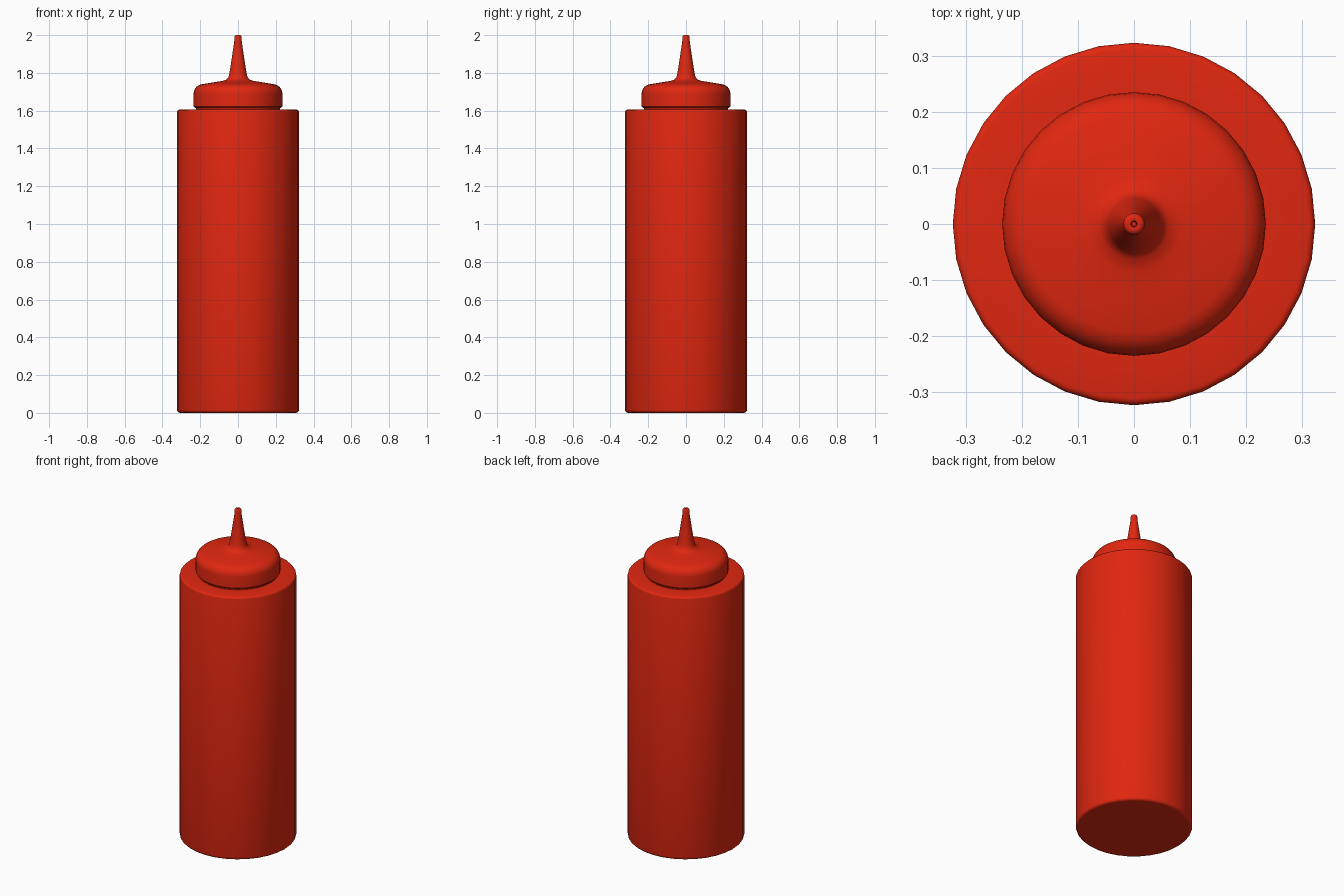
import bpy
import bmesh
import math

cube = bpy.data.objects.get("Cube")
if cube:
    bpy.data.objects.remove(cube, do_unlink=True)

red = bpy.data.materials.new("red_plastic")
red.use_nodes = True
color = (0.75, 0.02, 0.005, 1)
red.diffuse_color = color
shader = red.node_tree.nodes["Principled BSDF"]
shader.inputs["Base Color"].default_value = color
shader.inputs["Roughness"].default_value = 0.45


def lathe(name, profile, sides=32):
    """Revolve (radius, height) pairs around z; radius 0 closes on the axis."""
    bm = bmesh.new()
    verts = [bm.verts.new((r, 0, z)) for r, z in profile]
    edges = [bm.edges.new(pair) for pair in zip(verts, verts[1:])]
    bmesh.ops.spin(bm, geom=verts + edges, cent=(0, 0, 0), axis=(0, 0, 1),
                   angle=math.tau, steps=sides, use_merge=True)
    bmesh.ops.remove_doubles(bm, verts=bm.verts, dist=0.0001)
    bmesh.ops.recalc_face_normals(bm, faces=bm.faces)
    mesh = bpy.data.meshes.new(name)
    bm.to_mesh(mesh)
    bm.free()
    obj = bpy.data.objects.new(name, mesh)
    bpy.context.collection.objects.link(obj)
    mesh.materials.append(red)
    bpy.ops.object.select_all(action="DESELECT")
    obj.select_set(True)
    bpy.context.view_layer.objects.active = obj
    bpy.ops.object.shade_smooth_by_angle(angle=math.radians(40))
    return obj


def arc(radius, height, size, start, end, steps=5):
    """Points of a rounded corner centred at (radius, height)."""
    angles = [math.radians(start + (end - start) * i / steps) for i in range(steps + 1)]
    return [(radius + size * math.cos(a), height + size * math.sin(a)) for a in angles]


# Bottle body with softened rims
lathe("bottle_body",
      [(0, 0), (0.305, 0)]
      + arc(0.307, 0.016, 0.016, -90, 0, 3)
      + arc(0.311, 1.593, 0.012, 0, 90, 3)
      + [(0.22, 1.605), (0, 1.605)])

# Short neck under the cap
lathe("bottle_neck", [(0, 1.6), (0.222, 1.6), (0.222, 1.625), (0, 1.625)])

# Screw cap flowing into the tapered nozzle, with a small outlet at the tip
lathe("cap_and_nozzle",
      [(0, 1.615), (0.225, 1.613), (0.235, 1.622)]
      + arc(0.185, 1.69, 0.05, 0, 80)
      + [(0.13, 1.75), (0.085, 1.757), (0.062, 1.764), (0.052, 1.774),
         (0.046, 1.795), (0.034, 1.87), (0.02, 1.965)]
      + arc(0.01, 1.991, 0.009, 0, 120, 4)
      + [(0.004, 1.985), (0, 1.985)])
